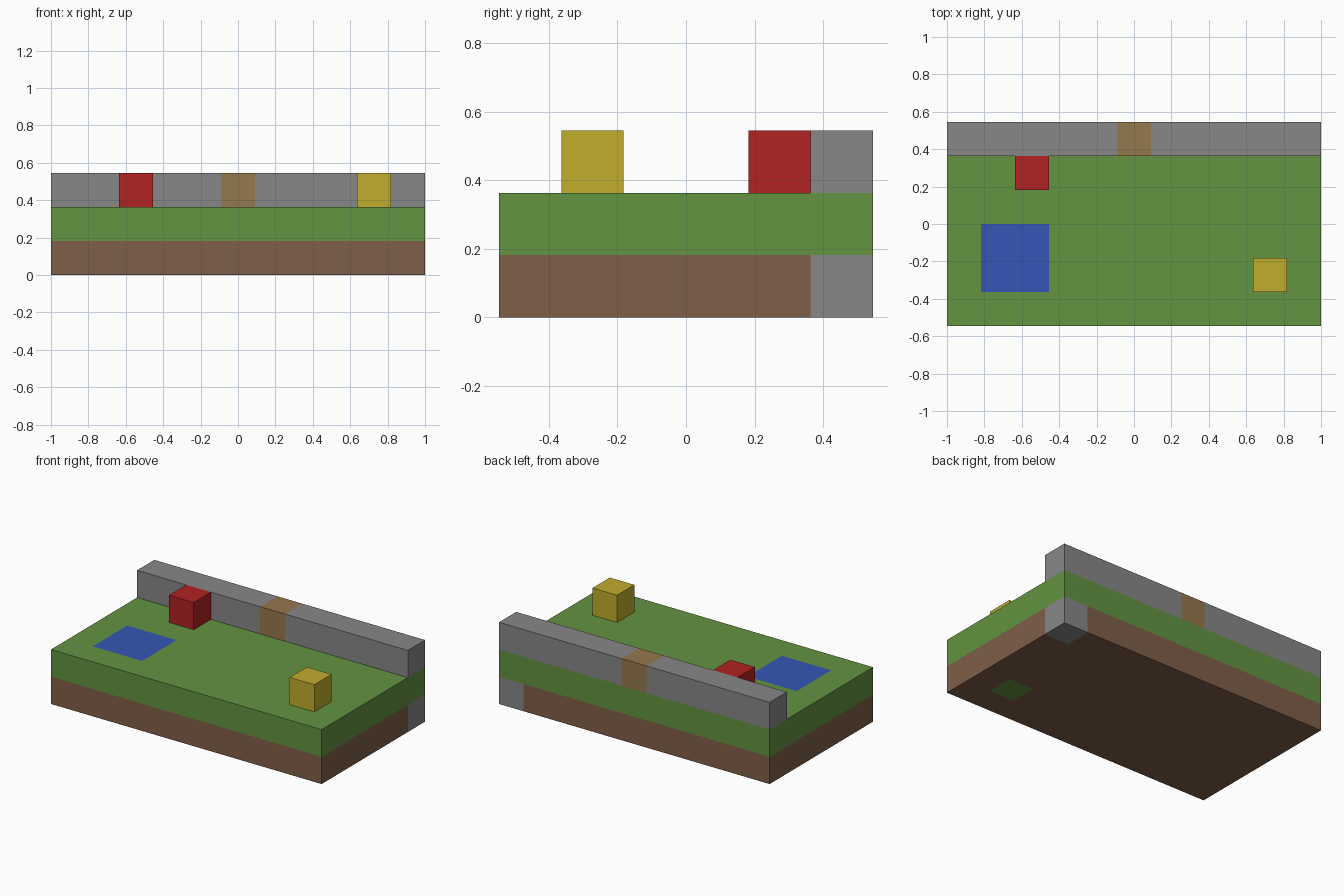
import bpy
import bmesh
from mathutils import Vector
from itertools import product

cube = bpy.data.objects.get("Cube")
if cube:
    bpy.data.objects.remove(cube, do_unlink=True)

SIZE = Vector((11, 6, 3))      # model size in blocks
UNIT = 2 / SIZE.x              # edge length of one block
ORIGIN = Vector((-SIZE.x / 2, -SIZE.y / 2, 0))


def linear(c):
    c /= 255
    return c / 12.92 if c <= 0.04045 else ((c + 0.055) / 1.055) ** 2.4


def make_material(name, rgb):
    mat = bpy.data.materials.new(name)
    mat.use_nodes = True
    colour = (*map(linear, rgb), 1)
    mat.diffuse_color = colour
    mat.node_tree.nodes["Principled BSDF"].inputs["Base Color"].default_value = colour
    return mat


soil = make_material("soil brown", (127, 94, 72))
grass = make_material("grass green", (99, 147, 65))
stone = make_material("stone grey", (135, 135, 135))
wood = make_material("wood tan", (149, 120, 77))
water = make_material("water blue", (52, 86, 182))
red = make_material("red", (178, 34, 34))
yellow = make_material("yellow", (192, 173, 45))

# Parts as block ranges (first corner, last corner + 1); later parts replace earlier ones
PARTS = [
    ("soil_layer", soil, (0, 0, 0), (11, 6, 1)),
    ("turf_layer", grass, (0, 0, 1), (11, 6, 2)),
    ("turf_plug", grass, (9, 1, 0), (10, 2, 1)),
    ("corner_stone", stone, (10, 5, 0), (11, 6, 1)),
    ("pond", water, (1, 1, 1), (3, 3, 2)),
    ("back_wall", stone, (0, 5, 2), (11, 6, 3)),
    ("wall_gate", wood, (5, 5, 2), (6, 6, 3)),
    ("red_block", red, (2, 4, 2), (3, 5, 3)),
    ("yellow_block", yellow, (9, 1, 2), (10, 2, 3)),
]

blocks = {}
for name, mat, low, high in PARTS:
    for cell in product(*map(range, low, high)):
        blocks[cell] = name


def add_outer_faces(bm, cell):
    """Add the sides of one block that touch no other block."""
    centre = Vector(cell) + Vector((0.5, 0.5, 0.5))
    for axis, sign in product(range(3), (-1, 1)):
        normal, u = Vector(), Vector()
        normal[axis] = sign
        u[(axis + 1) % 3] = 1
        if tuple(int(c + n) for c, n in zip(cell, normal)) in blocks:
            continue
        v = normal.cross(u)
        corners = [(normal + a * u + b * v) / 2
                   for a, b in ((-1, -1), (1, -1), (1, 1), (-1, 1))]
        bm.faces.new([bm.verts.new((ORIGIN + centre + c) * UNIT) for c in corners])


# Build each part as a flat-faced shell
for name, mat, low, high in PARTS:
    bm = bmesh.new()
    for cell, owner in blocks.items():
        if owner == name:
            add_outer_faces(bm, cell)
    bmesh.ops.remove_doubles(bm, verts=bm.verts, dist=UNIT / 100)
    mesh = bpy.data.meshes.new(name)
    bm.to_mesh(mesh)
    bm.free()
    mesh.materials.append(mat)
    bpy.context.collection.objects.link(bpy.data.objects.new(name, mesh))
